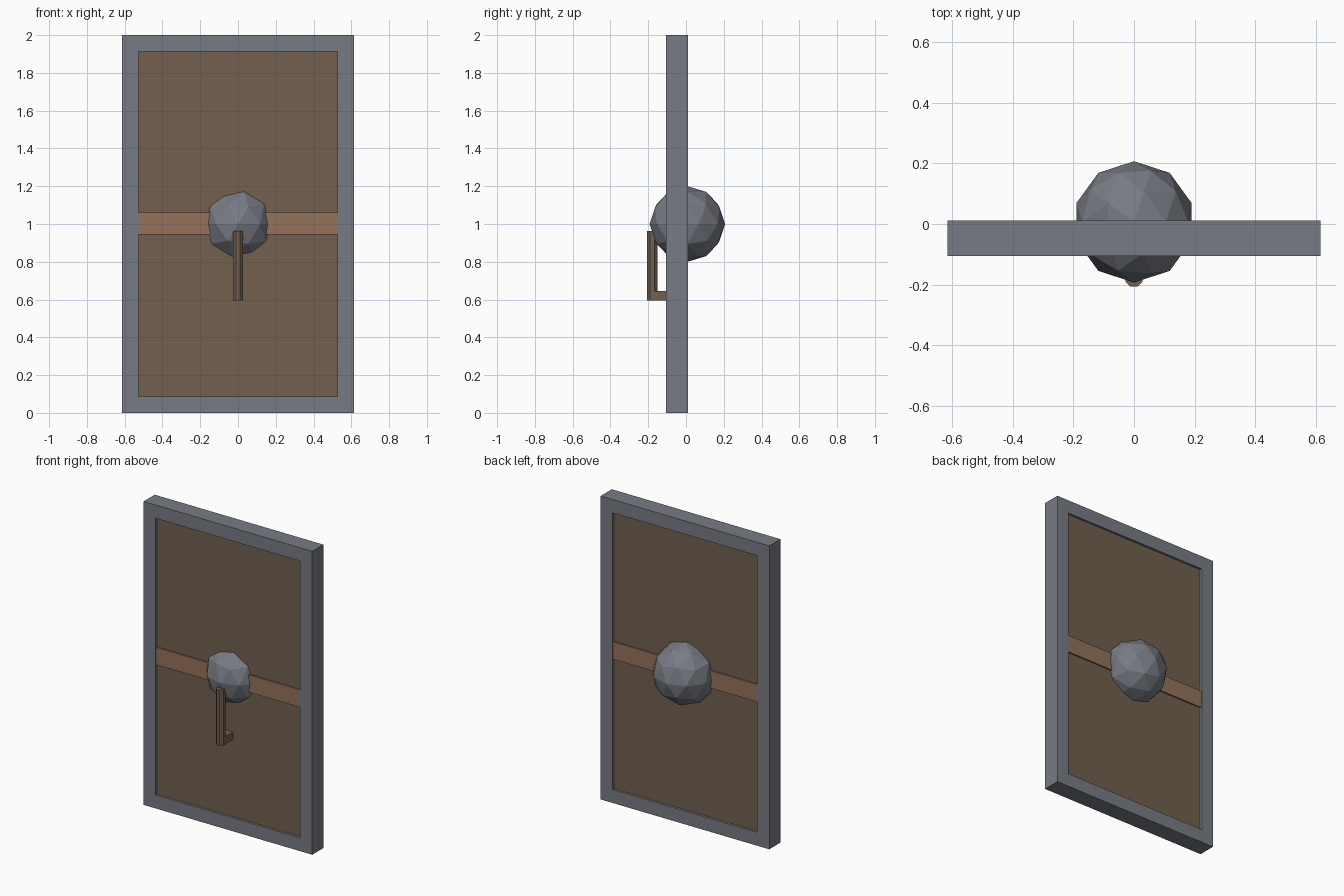
import bpy, bmesh, math
from mathutils import Matrix

if "Cube" in bpy.data.objects:
    bpy.data.objects.remove(bpy.data.objects["Cube"])


def material(name, rgb):
    m = bpy.data.materials.new(name)
    m.diffuse_color = (*rgb, 1)
    m.use_nodes = True
    m.node_tree.nodes["Principled BSDF"].inputs["Base Color"].default_value = m.diffuse_color
    return m


STEEL = material("grey steel", (0.185, 0.198, 0.228))
WOOD = material("dark wood", (0.168, 0.115, 0.077))
BAND = material("light wood", (0.300, 0.168, 0.100))


def add_object(name, bm, mat):
    bmesh.ops.recalc_face_normals(bm, faces=bm.faces)
    mesh = bpy.data.meshes.new(name)
    bm.to_mesh(mesh)
    bm.free()
    mesh.materials.append(mat)
    ob = bpy.data.objects.new(name, mesh)
    bpy.context.collection.objects.link(ob)
    return ob


def box(name, x, y, z, mat):
    """Box from (min, max) ranges."""
    bm = bmesh.new()
    size = Matrix.Diagonal((x[1] - x[0], y[1] - y[0], z[1] - z[0], 1))
    centre = Matrix.Translation((sum(x) / 2, sum(y) / 2, sum(z) / 2))
    bmesh.ops.create_cube(bm, size=1, matrix=centre @ size)
    return add_object(name, bm, mat)


# rectangular frame: outer and inner outlines, front and back, joined by quads
W, RIM, FRONT, BACK = 0.615, 0.088, -0.105, 0.011
bm = bmesh.new()
loops = []
for inset, y in ((0, FRONT), (0, BACK), (RIM, BACK), (RIM, FRONT)):
    w, lo, hi = W - inset, inset, 2 - inset
    loops.append([bm.verts.new((x, y, z))
                  for x, z in ((-w, lo), (w, lo), (w, hi), (-w, hi))])
for k in range(4):
    a, b = loops[k], loops[(k + 1) % 4]
    for i in range(4):
        j = (i + 1) % 4
        bm.faces.new((a[i], a[j], b[j], b[i]))
add_object("frame", bm, STEEL)

# recessed panel and the slightly raised cross band
inner = W - RIM
box("panel", (-inner, inner), (FRONT + 0.015, BACK - 0.015), (RIM, 2 - RIM), WOOD)
box("cross_band", (-inner, inner), (FRONT + 0.005, BACK - 0.005), (0.945, 1.06), BAND)

# faceted boss passing through the centre
bm = bmesh.new()
bmesh.ops.create_icosphere(bm, subdivisions=2, radius=0.2,
                           matrix=Matrix.Translation((0, 0.007, 1)))
add_object("boss", bm, STEEL)

# eight-sided grip with two arms back to the panel
bm = bmesh.new()
bmesh.ops.create_cone(bm, cap_ends=True, segments=8, radius1=0.03, radius2=0.03, depth=0.367,
                      matrix=Matrix.Translation((0, -0.179, 0.779))
                      @ Matrix.Rotation(math.pi / 8, 4, 'Z'))
add_object("grip", bm, WOOD)
for name, z in (("lower_arm", 0.596), ("upper_arm", 0.912)):
    box(name, (-0.026, 0.026), (-0.17, FRONT + 0.02), (z, z + 0.05), WOOD)
